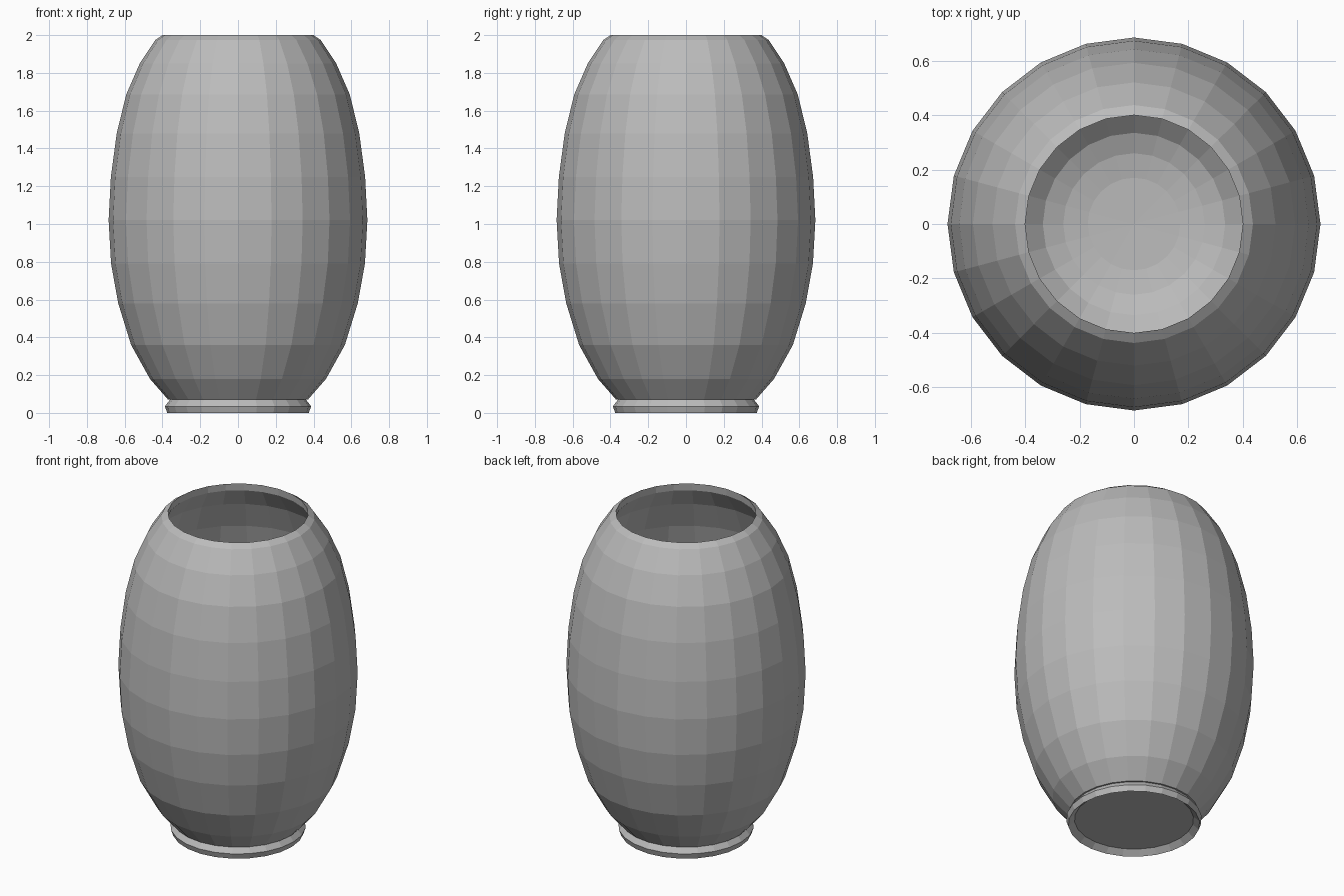
import bpy, bmesh, math

# Remove the default object
cube = bpy.data.objects.get("Cube")
if cube:
    bpy.data.objects.remove(cube, do_unlink=True)

SIDES = 24

# Material
clay = bpy.data.materials.new("plain grey")
clay.use_nodes = True
grey = (0.5, 0.5, 0.5, 1.0)
clay.diffuse_color = grey
clay.node_tree.nodes["Principled BSDF"].inputs["Base Color"].default_value = grey


def lathe(name, profile):
    """Spin a closed (radius, height) profile that starts and ends on the axis."""
    bm = bmesh.new()
    verts = [bm.verts.new((r, 0, z)) for r, z in profile]
    edges = [bm.edges.new(pair) for pair in zip(verts, verts[1:])]
    bmesh.ops.spin(bm, geom=verts + edges, cent=(0, 0, 0), axis=(0, 0, 1),
                   angle=2 * math.pi, steps=SIDES, use_duplicate=False)
    bmesh.ops.remove_doubles(bm, verts=bm.verts, dist=0.0005)
    bmesh.ops.recalc_face_normals(bm, faces=bm.faces)
    mesh = bpy.data.meshes.new(name)
    bm.to_mesh(mesh)
    bm.free()
    mesh.materials.append(clay)
    obj = bpy.data.objects.new(name, mesh)
    bpy.context.collection.objects.link(obj)
    return obj


# Foot: recessed underside, flared ring, narrow neck
foot = [(0, 0.03), (0.34, 0.03), (0.375, 0), (0.387, 0.035), (0.36, 0.07)]

# Outer wall from the neck to the bevelled lip
outer = [(0.37, 0.07), (0.466, 0.18), (0.566, 0.36), (0.634, 0.58),
         (0.672, 0.79), (0.685, 1.02), (0.673, 1.25), (0.642, 1.48),
         (0.592, 1.685), (0.52, 1.85), (0.437, 1.975), (0.4, 2.0)]

# Inner wall from the lip down to the rounded floor
inner = [(0.405, 1.955), (0.49, 1.83), (0.56, 1.66), (0.612, 1.47),
         (0.643, 1.25), (0.655, 1.02), (0.642, 0.79), (0.604, 0.59),
         (0.536, 0.38), (0.44, 0.21), (0.335, 0.115), (0.26, 0.085),
         (0.17, 0.07), (0, 0.065)]

lathe("vase", foot + outer + inner)
